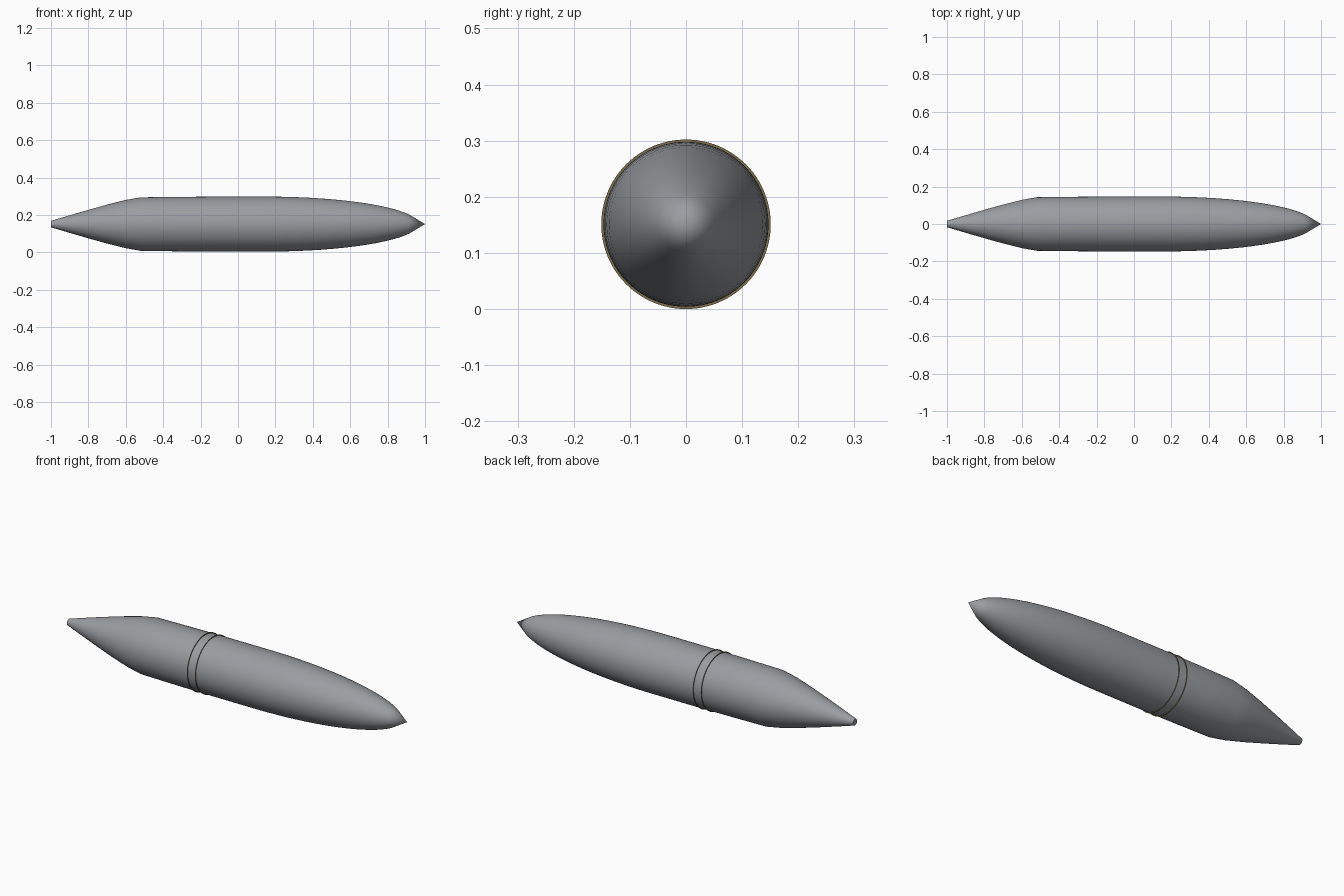
import bpy, math

if "Cube" in bpy.data.objects:
    bpy.data.objects.remove(bpy.data.objects["Cube"])

CENTRE_Z = 0.151
SIDES = 96


def material(name, rgb):
    m = bpy.data.materials.new(name)
    m.diffuse_color = (*rgb, 1.0)
    m.use_nodes = True
    m.node_tree.nodes["Principled BSDF"].inputs["Base Color"].default_value = m.diffuse_color
    return m


def lathe(name, profile, mat):
    """Revolve (x, radius) points about the long axis; both ends are closed."""
    verts, rings, faces = [], [], []
    for x, r in profile:
        count = SIDES if r > 0 else 1
        rings.append(list(range(len(verts), len(verts) + count)))
        for i in range(count):
            a = 2 * math.pi * i / SIDES
            verts.append((x, r * math.cos(a), r * math.sin(a)))
    for a, b in zip(rings, rings[1:]):
        for i in range(SIDES):
            j = (i + 1) % SIDES
            if len(b) == 1:
                faces.append((a[i], a[j], b[0]))
            elif len(a) == 1:
                faces.append((a[0], b[j], b[i]))
            else:
                faces.append((a[i], a[j], b[j], b[i]))
    mesh = bpy.data.meshes.new(name)
    mesh.from_pydata(verts, [], faces)
    mesh.update()
    mesh.materials.append(mat)
    obj = bpy.data.objects.new(name, mesh)
    bpy.context.collection.objects.link(obj)
    obj.location.z = CENTRE_Z
    bpy.ops.object.select_all(action='DESELECT')
    obj.select_set(True)
    bpy.context.view_layer.objects.active = obj
    # recalculate outward normals, then smooth
    bpy.ops.object.mode_set(mode='EDIT')
    bpy.ops.mesh.select_all(action='SELECT')
    bpy.ops.mesh.normals_make_consistent(inside=False)
    bpy.ops.object.mode_set(mode='OBJECT')
    bpy.ops.object.shade_smooth_by_angle(angle=math.radians(35))
    return obj


steel = material("steel grey", (0.32, 0.34, 0.36))
bronze = material("dark bronze", (0.20, 0.15, 0.07))

# Shell body: blunt tapered tail, near-straight waist, elliptical nose, short tip
body = [(-1.0, 0), (-1.0, 0.017), (-0.9, 0.047), (-0.8, 0.076), (-0.7, 0.104),
        (-0.6, 0.129), (-0.52, 0.143), (-0.33, 0.1455), (-0.1, 0.147)]
for i in range(17):
    x = 0.15 + 0.77 * math.sin(math.pi / 2 * i / 16)
    body.append((x, 0.147 * math.sqrt(1 - ((x - 0.15) / 0.815) ** 2)))
body.append((1.0, 0))
lathe("shell_body", body, steel)

# Two thin discs standing slightly proud of the waist
for label, x in (("rear", -0.195), ("front", -0.147)):
    t = 0.0008
    lathe(label + "_band_disc", [(x - t, 0), (x - t, 0.151), (x + t, 0.151), (x + t, 0)], bronze)
